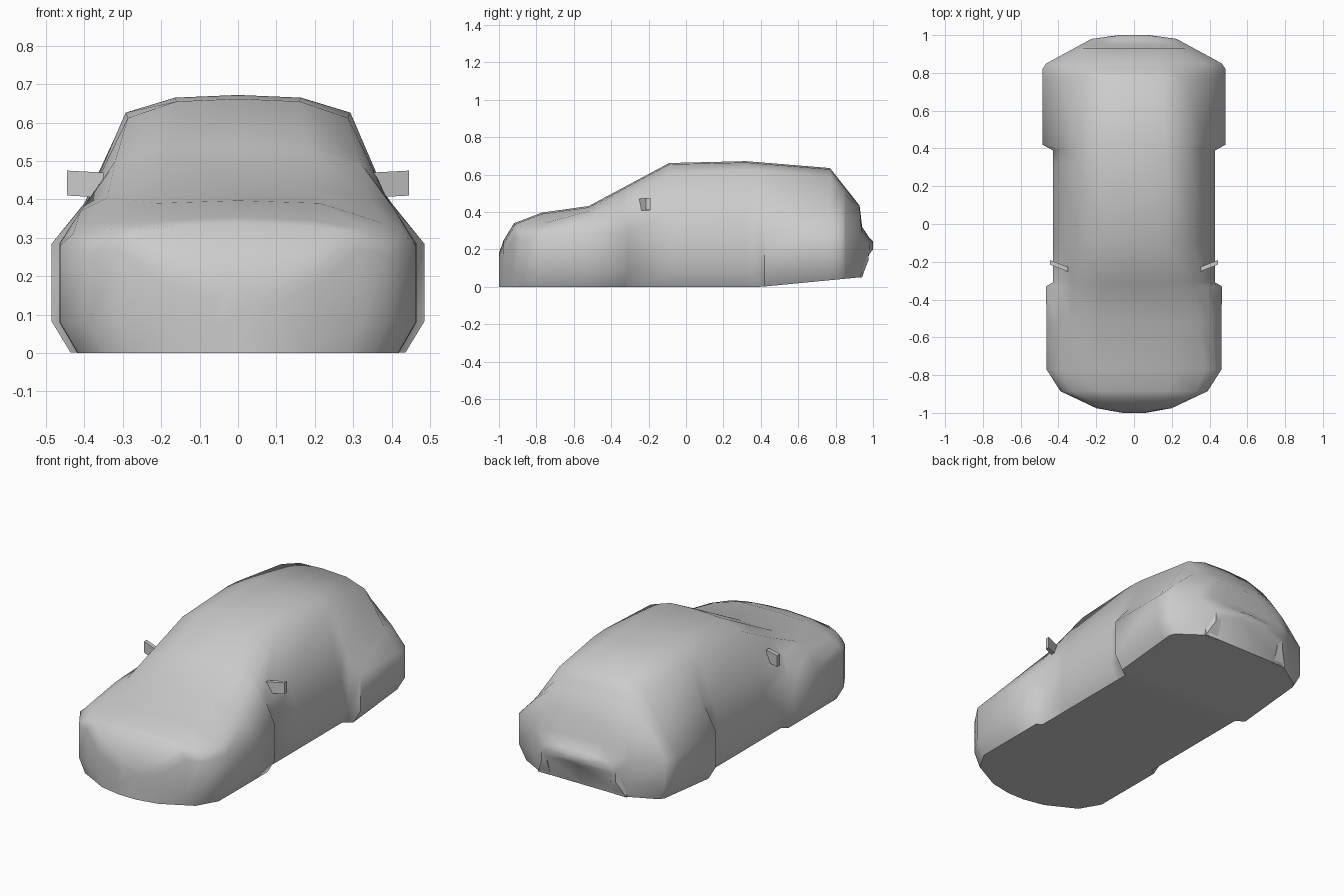
import bpy, bmesh

if "Cube" in bpy.data.objects:
    bpy.data.objects.remove(bpy.data.objects["Cube"])


def finish(name, bm, angle):
    bmesh.ops.recalc_face_normals(bm, faces=bm.faces)
    me = bpy.data.meshes.new(name)
    bm.to_mesh(me)
    bm.free()
    ob = bpy.data.objects.new(name, me)
    bpy.context.collection.objects.link(ob)
    bpy.ops.object.select_all(action='DESELECT')
    ob.select_set(True)
    bpy.context.view_layer.objects.active = ob
    bpy.ops.object.shade_smooth_by_angle(angle=angle)


def loft(bm, rings):
    rows = [[bm.verts.new(p) for p in r] for r in rings]
    n = len(rows[0])
    for a, b in zip(rows, rows[1:]):
        for i in range(n):
            j = (i + 1) % n
            bm.faces.new((a[i], a[j], b[j], b[i]))
    bm.faces.new(rows[0])
    bm.faces.new(rows[-1])


def lerp_at(knots, y):
    for a, b in zip(knots, knots[1:]):
        if a[0] <= y <= b[0]:
            t = (y - a[0]) / (b[0] - a[0])
            return [p + (q - p) * t for p, q in zip(a, b)]


# Profiles along the length: centre line height, floor height, plan half width
TOP = [(-1, .18), (-.975, .25), (-.92, .34), (-.77, .397), (-.52, .432), (-.09, .662),
       (.32, .672), (.77, .635), (.928, .435), (.942, .32), (.98, .262), (1, .245)]
FLOOR = [(-1, 0), (.4, 0), (.942, .052), (.98, .175), (1, .2)]
PLAN = [(-1, .06), (-.975, .2), (-.885, .39), (-.77, .463), (-.33, .465), (-.31, .43),
        (.39, .43), (.42, .485), (.82, .485), (.85, .465), (.98, .225), (1, .08)]
# Cabin: waist half width, roof edge half width, waist height, drop of roof edge below centre
CABIN = [(-.885, .37, .33, .29, .032), (-.77, .43, .38, .31, .06), (-.52, .41, .34, .37, .027),
         (-.31, .392, .32, .395, .045), (-.09, .39, .287, .4, .05), (.42, .39, .294, .4, .045),
         (.77, .4, .265, .39, .045), (.845, .385, .255, .385, .04), (.928, .27, .21, .37, .02)]


def section(y):
    top, zb, w = (lerp_at(k, y)[1] for k in (TOP, FLOOR, PLAN))
    cabin = lerp_at(CABIN, y)
    if cabin:
        ww, wr, zw, drop = cabin[1:]
    else:  # nose and bumper taper
        ww, wr, drop = w * .95, w * .83, min(.02, (top - zb) * .2)
        zw = top - 2 * drop
    zs = min(.285, zw - min(.03, (zw - zb) * .3))
    low = min(zb + .08, zb + (zs - zb) * .6)
    half = [(w * .9, zb), (w, low), (w, zs), (ww, zw), (wr, top - drop), (wr * .56, top - .007)]
    return ([(0, y, zb)] + [(x, y, z) for x, z in half] + [(0, y, top)] +
            [(-x, y, z) for x, z in reversed(half)])


# Body shell
bm = bmesh.new()
ys = sorted({k[0] for k in TOP + PLAN + CABIN})
loft(bm, [section(y) for y in ys])
finish("car_body", bm, 1.0)

# Rear bumper end blocks and door mirrors, one on each side
for s, side in ((1, "right"), (-1, "left")):
    bm = bmesh.new()
    loft(bm, [[(s * x, y, z) for x, z in ((.2, z0), (x1, z0), (x1, .2), (.2, .2))]
              for y, x1, z0 in ((.85, .28, .05), (.94, .28, .05), (.975, .235, .14))])
    finish("bumper_block_" + side, bm, .6)

    bm = bmesh.new()
    loft(bm, [[(s * x, y - .012, z0), (s * x, y + .012, z0),
               (s * x, y + .012, z1), (s * x, y - .012, z1)]
              for x, y, z0, z1 in ((.35, -.24, .405, .47), (.445, -.203, .41, .475))])
    finish("door_mirror_" + side, bm, .6)
